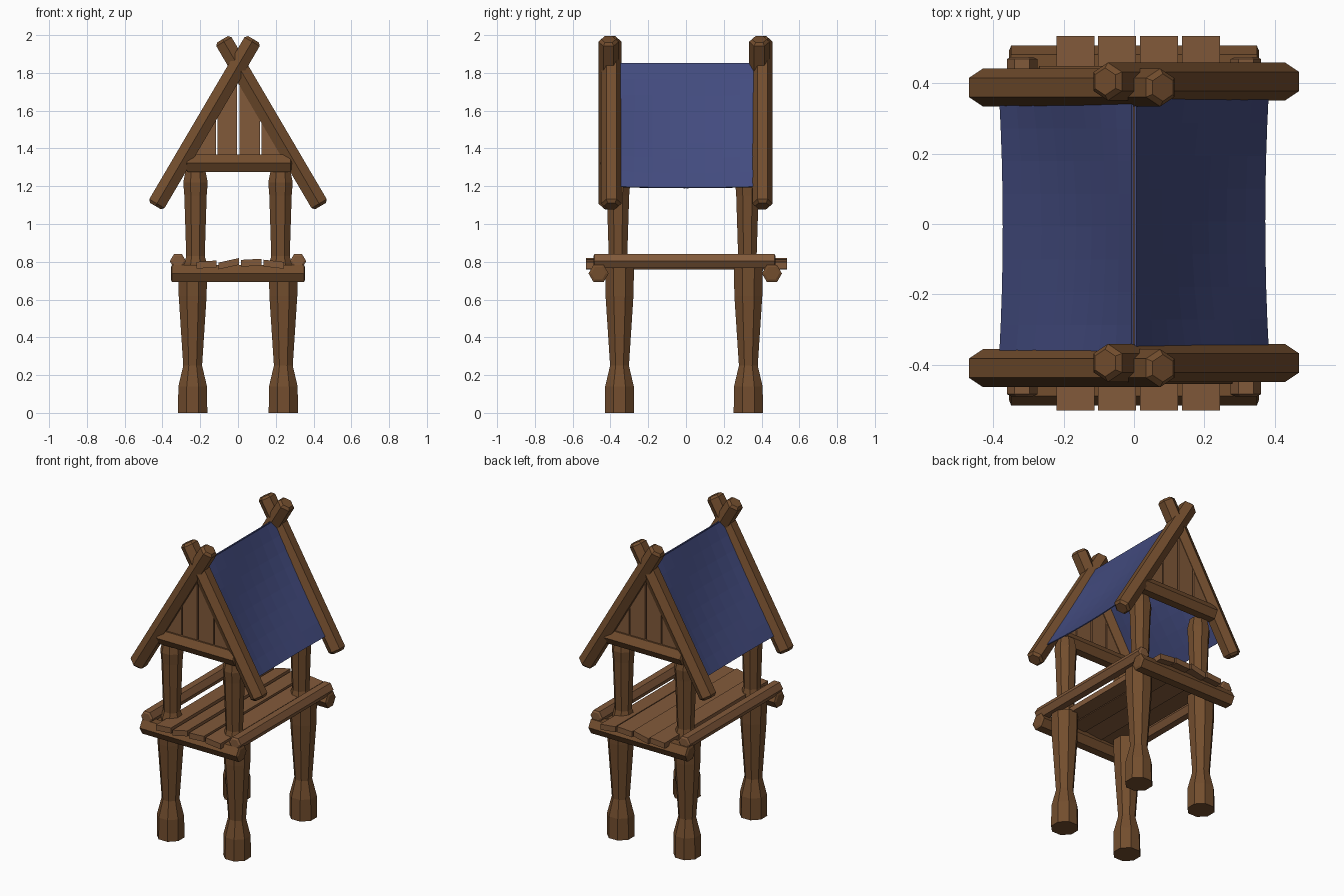
import bpy, bmesh, math
from mathutils import Vector, Matrix

if "Cube" in bpy.data.objects:
    bpy.data.objects.remove(bpy.data.objects["Cube"])


def material(name, rgb):
    m = bpy.data.materials.new(name)
    m.diffuse_color = (*rgb, 1)
    m.use_nodes = True
    m.node_tree.nodes["Principled BSDF"].inputs["Base Color"].default_value = m.diffuse_color
    return m


WOOD = material("wood", (0.17, 0.075, 0.027))
PLANK = material("plank_wood", (0.22, 0.10, 0.042))
CLOTH = material("blue_cloth", (0.055, 0.07, 0.21))


def finish(name, bm, mat):
    bmesh.ops.recalc_face_normals(bm, faces=bm.faces)
    me = bpy.data.meshes.new(name)
    bm.to_mesh(me)
    bm.free()
    me.materials.append(mat)
    ob = bpy.data.objects.new(name, me)
    bpy.context.collection.objects.link(ob)
    return ob


def lathe(name, rings, sides, mat, turn=0.0, frame=Matrix()):
    """Faceted column through (height, radius, x, y) rings, placed by frame."""
    bm = bmesh.new()
    loops = []
    for h, r, x, y in rings:
        loops.append([bm.verts.new(frame @ Vector((
            x + r * math.cos(turn + math.tau * i / sides),
            y + r * math.sin(turn + math.tau * i / sides), h))) for i in range(sides)])
    for a, b in zip(loops, loops[1:]):
        for i in range(sides):
            j = (i + 1) % sides
            bm.faces.new((a[i], a[j], b[j], b[i]))
    bm.faces.new(loops[0])
    bm.faces.new(loops[-1])
    return finish(name, bm, mat)


def log(name, a, b, r, mat, side, bevel=0.015):
    """Hexagonal log from a to b, one corner towards side, chamfered ends."""
    a, b = Vector(a), Vector(b)
    z = (b - a).normalized()
    y = z.cross(Vector(side)).normalized()
    x = y.cross(z)
    frame = Matrix.Translation(a) @ Matrix((x, y, z)).transposed().to_4x4()
    n = (b - a).length
    rings = [(0, r * 0.72, 0, 0), (bevel, r, 0, 0), (n - bevel, r, 0, 0), (n, r * 0.72, 0, 0)]
    return lathe(name, rings, 6, mat, 0, frame)


def prism(name, outline, y0, y1, mat):
    """Extrude an x-z outline along y."""
    bm = bmesh.new()
    f = bm.faces.new([bm.verts.new((x, y0, z)) for x, z in outline])
    g = bmesh.ops.extrude_face_region(bm, geom=[f])
    bmesh.ops.translate(bm, vec=(0, y1 - y0, 0),
                        verts=[v for v in g["geom"] if isinstance(v, bmesh.types.BMVert)])
    return finish(name, bm, mat)


# Legs and the roof posts standing above them
for sx in (-1, 1):
    for y in (-0.352, 0.33):
        tag = ("left" if sx < 0 else "right") + ("_front" if y < 0 else "_back")
        x = 0.24 * sx
        lathe(tag + "_leg", [(0, .084, x, y), (.14, .082, x, y), (.25, .054, x, y),
                             (.62, .08, x, y), (.77, .083, x, y)], 8, WOOD, math.pi / 8)
        x, py = 0.225 * sx, -0.36 if y < 0 else 0.325
        lathe(tag + "_post", [(.75, .066, x, py), (.79, .066, x, py), (.83, .053, x, py),
                              (1.15, .064, x, py), (1.22, .07, x, py), (1.29, .055, x, py)],
              8, WOOD, math.pi / 8)

# Platform beams and side rails
log("front_beam", (-.355, -.463, .738), (.355, -.463, .738), .053, WOOD, (0, 1, 0), .006)
log("back_beam", (-.355, .455, .738), (.355, .455, .738), .053, WOOD, (0, 1, 0), .006)
for sx in (-1, 1):
    log("side_rail", (.318 * sx, -.49, .803), (.318 * sx, .475, .803), .043, PLANK, (1, 0, 0), .006)

# Floor planks, each slightly tilted
for x, z, tilt in ((-.167, .785, .004), (-.048, .79, .012), (.071, .795, .003), (.19, .787, -.006)):
    w, h = .054, .018
    prism("floor_plank", [(x - w, z - h - tilt), (x + w, z - h + tilt),
                          (x + w, z + h + tilt), (x - w, z + h - tilt)], -.53, .535, PLANK)


def roof_z(x):
    return 1.84 - abs(x) / 0.59


for end, yl, yr in (("front", -.41, -.395), ("back", .388, .405)):
    # Crossed rafters
    log(end + "_left_rafter", (-.437, yl, 1.095), (.082, yl, 1.978), .054, WOOD, (0, 1, 0))
    log(end + "_right_rafter", (.437, yr, 1.095), (-.082, yr, 1.978), .054, WOOD, (0, 1, 0))
    # Tie beam and gable boards between the rafters
    ym = (yl + yr) / 2
    log(end + "_tie_beam", (-.275, ym, 1.322), (.285, ym, 1.322), .053, WOOD, (0, 1, 0), .006)
    for x0, x1 in ((-.222, -.116), (-.108, -.004), (.008, .116), (.124, .228)):
        prism(end + "_gable_board", [(x0, 1.33), (x1, 1.33), (x1, roof_z(x1) - .01),
                                     (x0, roof_z(x0) - .01)], ym - .015, ym + .015, PLANK)

# Sagging cloth roof, one sheet per side
for sx, y0, y1 in ((-1, -.38, .365), (1, -.365, .38)):
    bm = bmesh.new()
    N = 8
    grid = []
    for i in range(N + 1):
        t = i / N
        row = []
        for k in range(N + 1):
            v = k / N
            sag = (1 - (2 * v - 1) ** 2) * (.012 * t + .03 * math.sin(math.pi * t))
            row.append(bm.verts.new((sx * (.004 + .377 * t - .86 * sag), y0 + (y1 - y0) * v,
                                     1.85 - .653 * t - .5 * sag)))
        grid.append(row)
    for i in range(N):
        for k in range(N):
            bm.faces.new((grid[i][k], grid[i + 1][k], grid[i + 1][k + 1], grid[i][k + 1]))
    ob = finish(("left" if sx < 0 else "right") + "_roof_cloth", bm, CLOTH)
    mod = ob.modifiers.new("thickness", "SOLIDIFY")
    mod.thickness = .006
    mod.offset = 0
